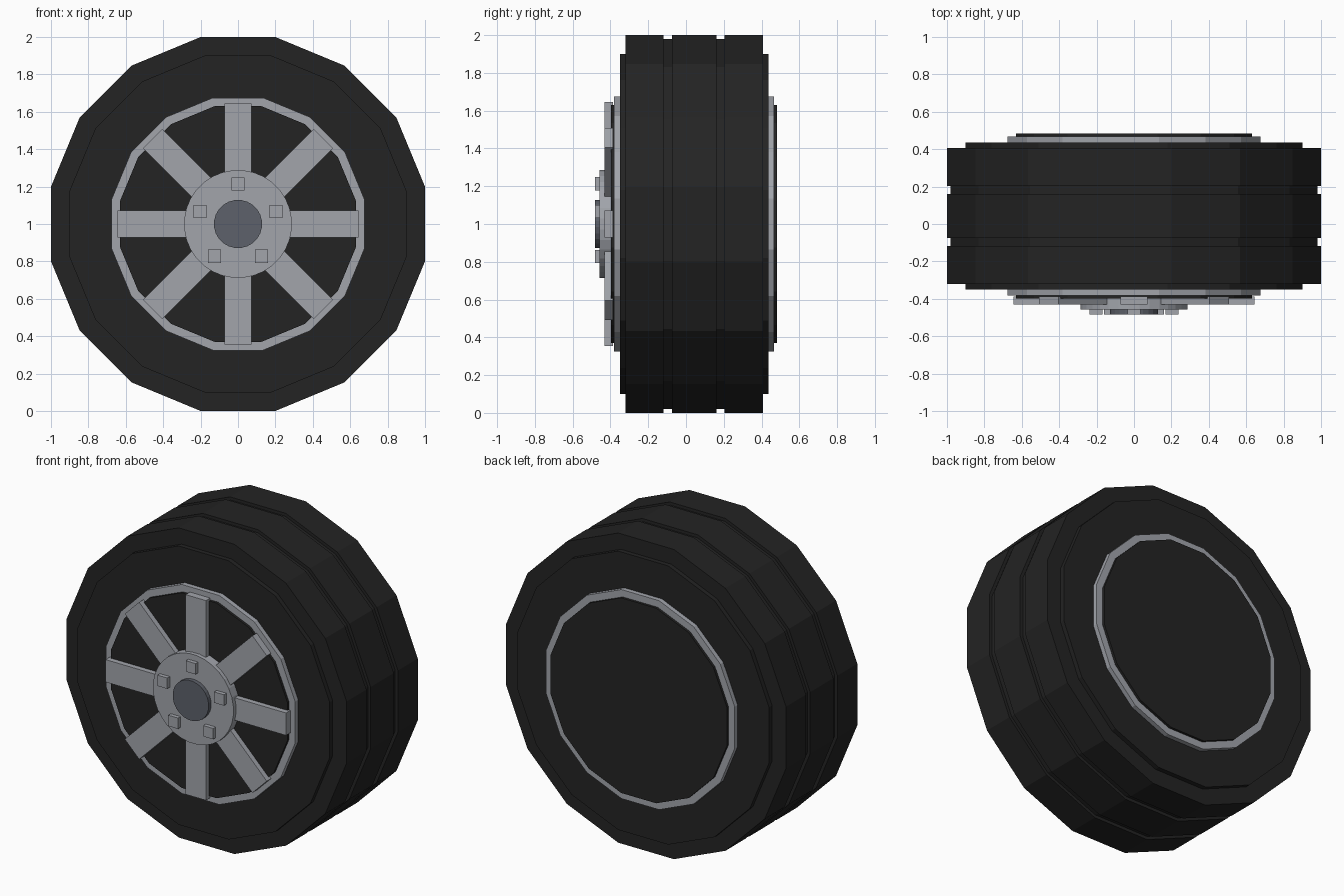
import bpy, bmesh, math
from mathutils import Matrix, Vector

cube = bpy.data.objects.get("Cube")
if cube:
    bpy.data.objects.remove(cube)

AXLE = 1.0  # height of the wheel centre


def material(name, rgb):
    m = bpy.data.materials.new(name)
    m.use_nodes = True
    m.diffuse_color = (*rgb, 1)
    bsdf = m.node_tree.nodes["Principled BSDF"]
    bsdf.inputs["Base Color"].default_value = (*rgb, 1)
    bsdf.inputs["Roughness"].default_value = 0.7
    return m


rubber = material("black rubber", (0.017, 0.017, 0.017))
silver = material("silver metal", (0.36, 0.375, 0.41))
steel = material("dark steel", (0.11, 0.12, 0.145))


def finish(name, bm, mat):
    bmesh.ops.recalc_face_normals(bm, faces=bm.faces)
    mesh = bpy.data.meshes.new(name)
    bm.to_mesh(mesh)
    bm.free()
    mesh.materials.append(mat)
    ob = bpy.data.objects.new(name, mesh)
    bpy.context.collection.objects.link(ob)
    return ob


def lathe(name, profile, sides, mat):
    """Turn (flat radius, y) points around the axle, with a flat on top; ends are capped."""
    bm = bmesh.new()
    rings = []
    for flat, y in profile:
        r = flat / math.cos(math.pi / sides)
        angles = [(i + 0.5) * math.tau / sides for i in range(sides)]
        rings.append([bm.verts.new((r * math.sin(a), y, AXLE + r * math.cos(a)))
                      for a in angles])
    for a, b in zip(rings, rings[1:]):
        for i in range(sides):
            j = (i + 1) % sides
            bm.faces.new((a[i], a[j], b[j], b[i]))
    bm.faces.new(rings[0])
    bm.faces.new(rings[-1])
    return finish(name, bm, mat)


def box(name, centre, size, mat, turn=0):
    """Box placed relative to the wheel centre, then turned around the axle."""
    bm = bmesh.new()
    bmesh.ops.create_cube(bm, size=1)
    bm.transform(Matrix.Translation((0, 0, AXLE)) @ Matrix.Rotation(turn, 4, "Y")
                 @ Matrix.Translation(centre) @ Matrix.Diagonal((*size, 1)))
    return finish(name, bm, mat)


# Tyre: stepped shoulders and two tread grooves
tyre = [(0.9, -0.35), (0.9, -0.32), (1, -0.32)]
for start in (-0.118, 0.161):
    end = start + 0.043
    tyre += [(1, start), (0.98, start), (0.98, end), (1, end)]
tyre += [(1, 0.407), (0.9, 0.407), (0.9, 0.437)]
lathe("tyre", tyre, 16, rubber)

# Rim and the dark disc inside it
lathe("rim", [(0.675, -0.381), (0.675, 0.467)], 16, silver)
lathe("inner_disc", [(0.63, -0.397), (0.63, 0.483)], 16, rubber)

# Spokes
for i in range(8):
    box(f"spoke_{i + 1}", (0, -0.409, 0.4225), (0.145, 0.044, 0.445), silver,
        i * math.tau / 8)

# Hub with centre cap
lathe("hub", [(0.287, -0.457), (0.287, -0.39)], 32, silver)
lathe("centre_cap", [(0.128, -0.483), (0.128, -0.44)], 24, steel)

# Lug nuts stay upright around the hub
for i in range(5):
    a = i * math.tau / 5
    centre = Vector((0.213 * math.sin(a), -0.463, 0.213 * math.cos(a)))
    box(f"lug_nut_{i + 1}", centre, (0.07, 0.04, 0.07), silver)
